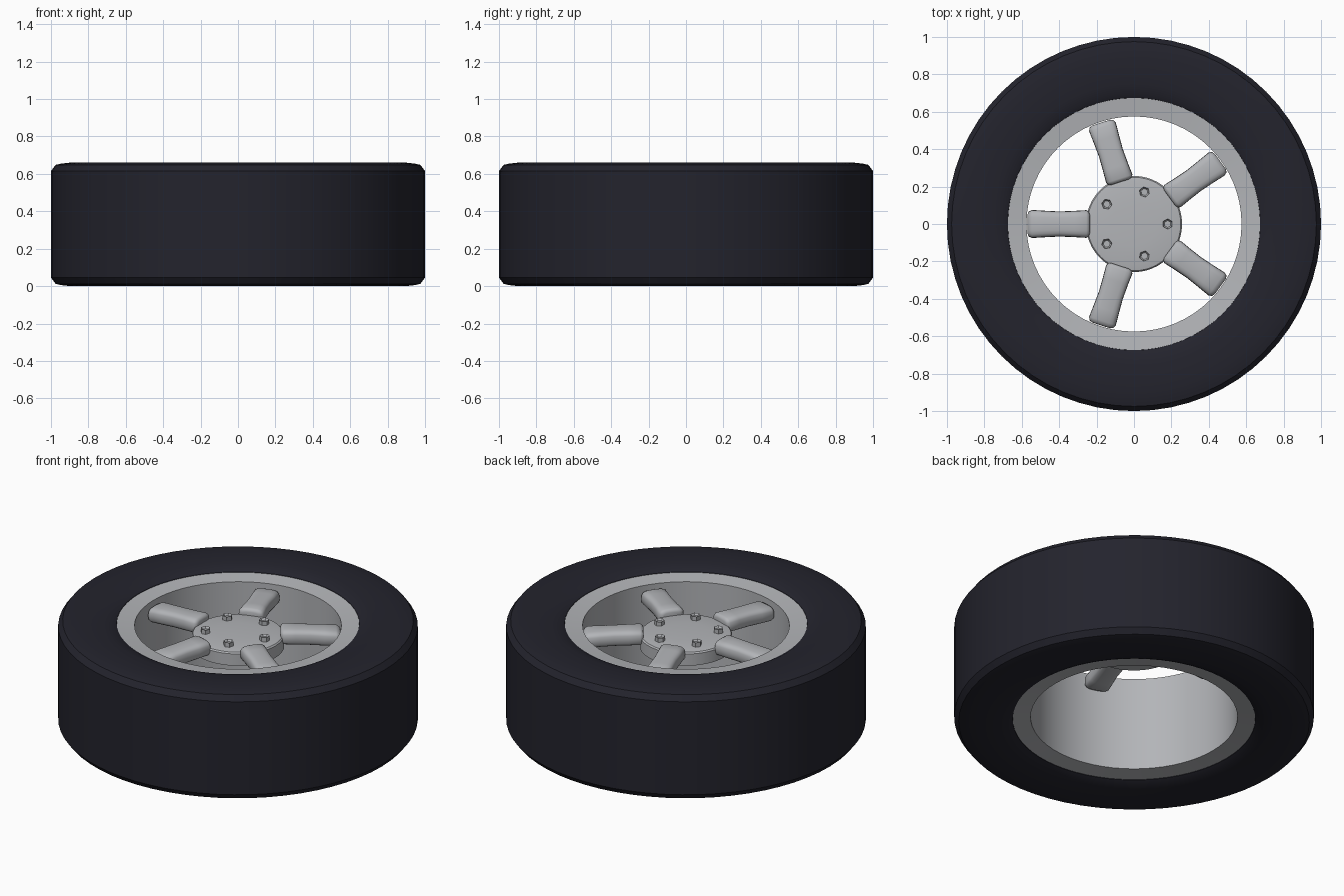
import bpy, bmesh, math
from mathutils import Matrix, Vector

if "Cube" in bpy.data.objects:
    bpy.data.objects.remove(bpy.data.objects["Cube"])


def material(name, rgb):
    m = bpy.data.materials.new(name)
    m.diffuse_color = (*rgb, 1)
    m.use_nodes = True
    m.node_tree.nodes["Principled BSDF"].inputs["Base Color"].default_value = m.diffuse_color
    return m


RUBBER = material("dark_rubber", (0.017, 0.017, 0.026))
METAL = material("silver_metal", (0.45, 0.46, 0.48))


def finish(name, bm, mat, angle=35):
    bmesh.ops.recalc_face_normals(bm, faces=bm.faces[:])
    mesh = bpy.data.meshes.new(name)
    bm.to_mesh(mesh)
    bm.free()
    mesh.materials.append(mat)
    ob = bpy.data.objects.new(name, mesh)
    bpy.context.collection.objects.link(ob)
    bpy.ops.object.select_all(action='DESELECT')
    ob.select_set(True)
    bpy.context.view_layer.objects.active = ob
    bpy.ops.object.shade_smooth_by_angle(angle=math.radians(angle))
    return ob


def lathe(name, profile, mat, steps, closed=True, angle=35):
    """Spin an (r, z) profile round the z axis."""
    bm = bmesh.new()
    vs = [bm.verts.new((r, 0, z)) for r, z in profile]
    pairs = list(zip(vs, vs[1:] + vs[:1]))
    edges = [bm.edges.new(p) for p in (pairs if closed else pairs[:-1])]
    bmesh.ops.spin(bm, geom=vs + edges, cent=(0, 0, 0), axis=(0, 0, 1),
                   angle=math.tau, steps=steps, use_merge=False)
    bmesh.ops.remove_doubles(bm, verts=bm.verts[:], dist=1e-5)
    return finish(name, bm, mat, angle)


# Tyre: upper half profile mirrored about the mid height
MID = 0.33
upper = [(0.665, 0.60), (0.675, 0.632), (0.70, 0.645), (0.75, 0.654), (0.82, 0.659),
         (0.90, 0.66), (0.95, 0.654), (0.975, 0.648), (1.0, 0.615)]
lower = [(r, 2 * MID - z) for r, z in reversed(upper)]
lathe("tyre", upper + lower, RUBBER, 64)

# Rim barrel with flat lips
lathe("rim", [(0.575, 0.618), (0.678, 0.63), (0.678, 0.03), (0.575, 0.042)], METAL, 64)

# Hub disc, slightly domed
lathe("hub", [(0, 0.582), (0.12, 0.58), (0.22, 0.575), (0.25, 0.57), (0.257, 0.562),
              (0.257, 0.49), (0, 0.49)], METAL, 48, closed=False)

# Spokes: rounded bars, (distance, half width, half height, centre height)
SECTIONS = [(0.236, 0.050, 0.026, 0.567), (0.241, 0.066, 0.038, 0.567),
            (0.255, 0.074, 0.046, 0.566), (0.32, 0.070, 0.047, 0.563),
            (0.40, 0.067, 0.047, 0.560), (0.48, 0.071, 0.047, 0.556),
            (0.545, 0.075, 0.046, 0.553), (0.563, 0.067, 0.038, 0.552),
            (0.570, 0.050, 0.026, 0.552)]


def rounded(t):
    return math.copysign(abs(t) ** 0.6, t)


def spoke(i):
    bm = bmesh.new()
    rings = []
    for r, w, h, z in SECTIONS:
        rings.append([bm.verts.new((r, w * rounded(math.cos(a)), z + h * rounded(math.sin(a))))
                      for a in (math.tau * k / 20 for k in range(20))])
    for a, b in zip(rings, rings[1:]):
        for k in range(20):
            j = (k + 1) % 20
            bm.faces.new((a[k], a[j], b[j], b[k]))
    bm.faces.new(rings[0])
    bm.faces.new(rings[-1])
    bm.transform(Matrix.Rotation(math.radians(36 + 72 * i), 4, 'Z'))
    finish(f"spoke_{i + 1}", bm, METAL, 60)


# Wheel nuts: hexagons with a sunken centre
def nut(i):
    bm = bmesh.new()
    bmesh.ops.create_cone(bm, cap_ends=True, segments=6, radius1=0.028, radius2=0.028, depth=0.05)
    top = [f for f in bm.faces if f.normal.z > 0.9]
    bmesh.ops.inset_region(bm, faces=top, thickness=0.009)
    bmesh.ops.translate(bm, verts=top[0].verts[:], vec=(0, 0, -0.012))
    bm.transform(Matrix.Rotation(math.radians(72 * i), 4, 'Z')
                 @ Matrix.Translation(Vector((0.18, 0, 0.578))))
    finish(f"wheel_nut_{i + 1}", bm, METAL)


for i in range(5):
    spoke(i)
    nut(i)
